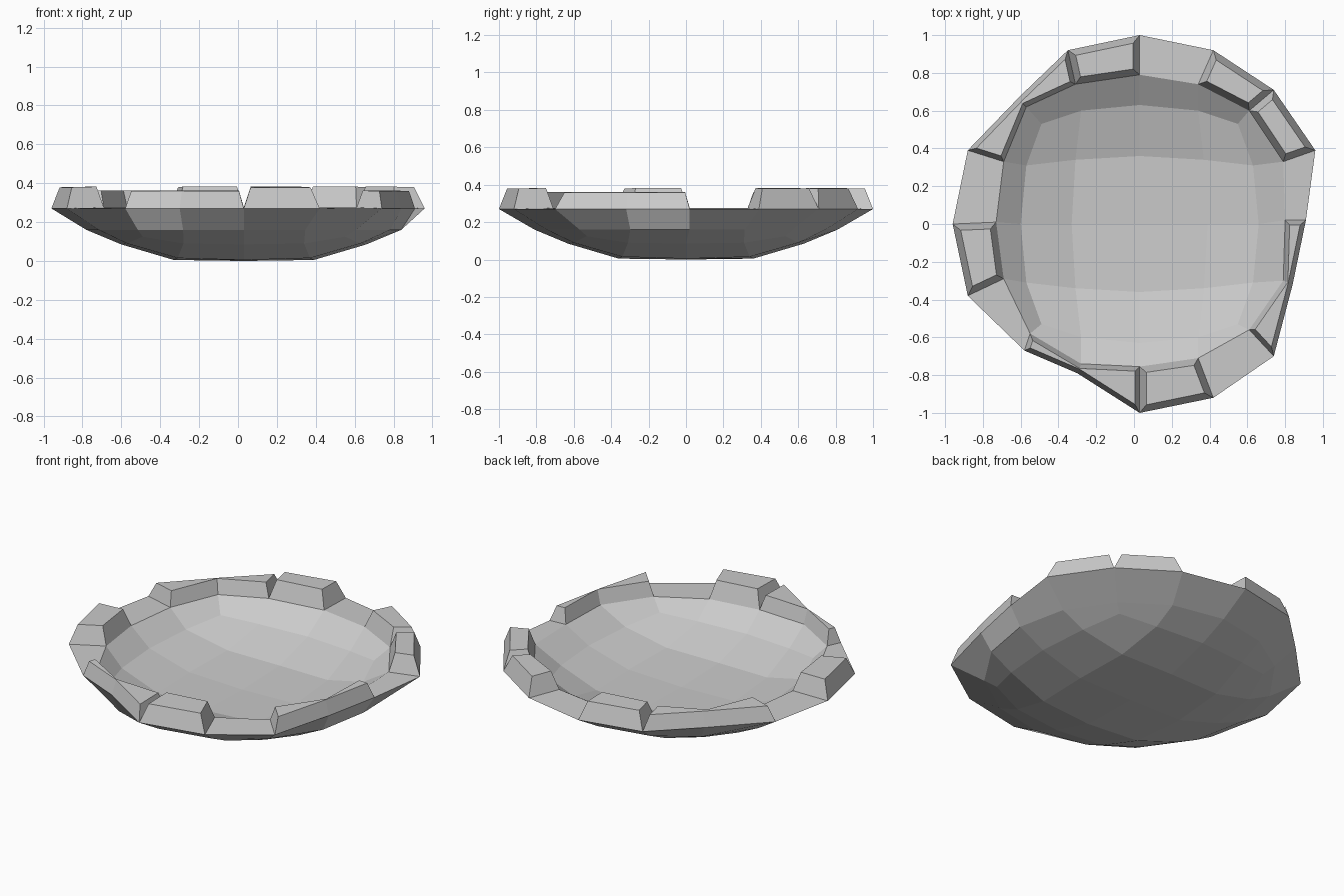
import bpy, bmesh, math
from mathutils import Vector

if "Cube" in bpy.data.objects:
    bpy.data.objects.remove(bpy.data.objects["Cube"])

CX = 0.03   # centre of the bowl's grid pattern

# Rim outlines, counter-clockwise from the front
OUTER = [(.03, -1), (.42, -.92), (.74, -.70), (.84, -.32), (.91, .02), (.96, .39),
         (.74, .71), (.42, .92), (.03, 1), (-.35, .92), (-.60, .68), (-.88, .39),
         (-.96, 0), (-.88, -.38), (-.58, -.67), (-.30, -.79)]
INNER = [(.03, -.755), (.34, -.71), (.61, -.56), (.79, -.30), (.80, .02), (.79, .33),
         (.61, .60), (.34, .74), (.03, .79), (-.31, .74), (-.57, .62), (-.69, .33),
         (-.73, .01), (-.69, -.29), (-.55, -.58), (-.28, -.74)]
# Grid cells walked around the border in the same order as the rim
BORDER = [(2, 0), (3, 0), (4, 0), (4, 1), (4, 2), (4, 3), (4, 4), (3, 4),
          (2, 4), (1, 4), (0, 4), (0, 3), (0, 2), (0, 1), (0, 0), (1, 0)]

bm = bmesh.new()


def cap(heights, flip):
    """4 x 4 quad dish; heights keyed by (larger, smaller) step from the centre."""
    spread = {(0, 0): (0, 0), (1, 0): (.36, 0), (1, 1): (.34, .34),
              (2, 0): (.63, 0), (2, 1): (.60, .31), (2, 2): (.52, .53)}
    v = {}
    for i in range(5):
        for j in range(5):
            a, b = i - 2, j - 2
            key = (max(abs(a), abs(b)), min(abs(a), abs(b)))
            big, small = spread[key]
            x, y = (big, small) if abs(a) >= abs(b) else (small, big)
            v[i, j] = bm.verts.new((CX + math.copysign(x, a), math.copysign(y, b), heights[key]))
    for i in range(4):
        for j in range(4):
            q = [v[i, j], v[i + 1, j], v[i + 1, j + 1], v[i, j + 1]]
            bm.faces.new(q[::-1] if flip else q)
    return [v[k] for k in BORDER]


def ring(points, z):
    return [bm.verts.new((x, y, z)) for x, y in points]


def bridge(lower, upper):
    n = len(lower)
    return [bm.faces.new((lower[i], lower[(i + 1) % n], upper[(i + 1) % n], upper[i]))
            for i in range(n)]


# Outer shell
under = cap({(0, 0): 0, (1, 0): .005, (1, 1): .015,
             (2, 0): .085, (2, 1): .09, (2, 2): .125}, True)
middle = []
for x, y in OUTER:
    d = Vector((x - CX, y))
    r = min(.81, d.length * .96)
    middle.append((CX + d.x / d.length * r, d.y / d.length * r))
mid = ring(middle, .16)
outer_rim = ring(OUTER, .27)
bridge(under, mid)
bridge(mid, outer_rim)

# Inside of the bowl and flat rim
inside = cap({(0, 0): .09, (1, 0): .10, (1, 1): .11,
              (2, 0): .175, (2, 1): .18, (2, 2): .205}, False)
inner_rim = ring(INNER, .275)
bridge(inner_rim, inside)
rim = bridge(outer_rim, inner_rim)

# Raised blocks on the rim: (segments, height, taper)
BLOCKS = [((0,), .108, .035), ((2, 3), .088, .025), ((5,), .108, .035),
          ((6,), .108, .035), ((8,), .108, .035), ((9, 10), .088, .025),
          ((12,), .108, .035), ((14, 15), .088, .025)]
bm.normal_update()
for segments, height, taper in BLOCKS:
    faces = [rim[s] for s in segments]
    bmesh.ops.inset_region(bm, faces=faces, thickness=taper, use_even_offset=True)
    for vert in {v for f in faces for v in f.verts}:
        vert.co.z += height

bmesh.ops.recalc_face_normals(bm, faces=bm.faces)
mesh = bpy.data.meshes.new("stone_bowl")
bm.to_mesh(mesh)
bm.free()
bpy.context.collection.objects.link(bpy.data.objects.new("stone_bowl", mesh))
